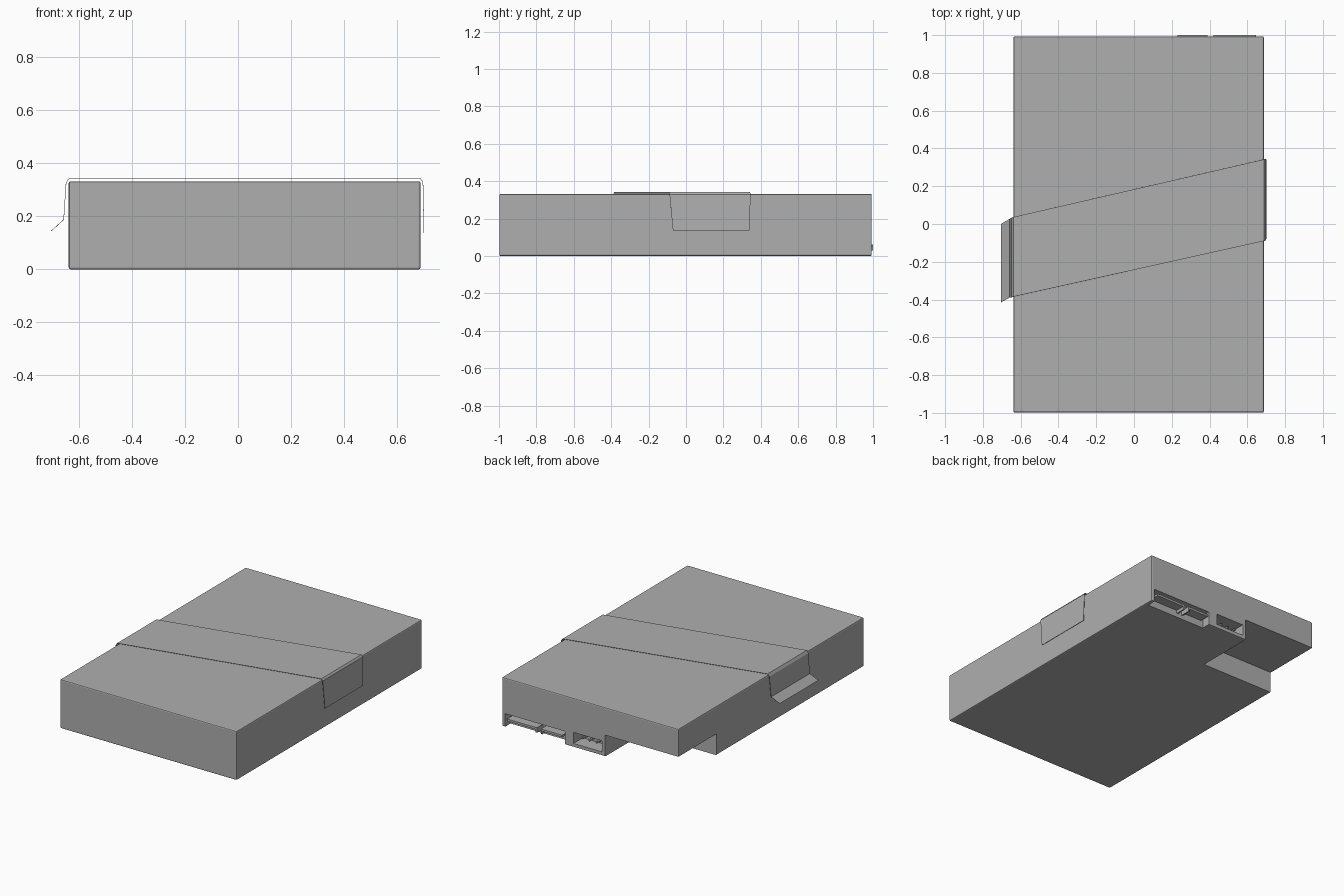
import bpy, bmesh
from mathutils import Vector

if "Cube" in bpy.data.objects:
    bpy.data.objects.remove(bpy.data.objects["Cube"])

# Dark grey finish shared by every part
grey = bpy.data.materials.new("dark_grey")
grey.diffuse_color = (0.43, 0.43, 0.43, 1)
grey.use_nodes = True
grey.node_tree.nodes["Principled BSDF"].inputs["Base Color"].default_value = grey.diffuse_color


def add_object(name, me):
    me.materials.append(grey)
    ob = bpy.data.objects.new(name, me)
    bpy.context.scene.collection.objects.link(ob)
    return ob


def box(name, x0, x1, y0, y1, z0, z1):
    """Axis-aligned box from its limits."""
    lo, hi = Vector((x0, y0, z0)), Vector((x1, y1, z1))
    bm = bmesh.new()
    bmesh.ops.create_cube(bm, size=1)
    for v in bm.verts:
        v.co = (lo + hi) / 2 + v.co * (hi - lo)
    me = bpy.data.meshes.new(name)
    bm.to_mesh(me)
    bm.free()
    return add_object(name, me)


def apply(ob, mod):
    bpy.context.view_layer.objects.active = ob
    bpy.ops.object.modifier_apply(modifier=mod.name)


def cut(ob, *limits):
    """Subtract a box from an object."""
    cutter = box("cutter", *limits)
    cutter.hide_render = True
    mod = ob.modifiers.new("cut", 'BOOLEAN')
    mod.operation, mod.solver, mod.object = 'DIFFERENCE', 'EXACT', cutter
    apply(ob, mod)
    bpy.data.objects.remove(cutter)


# Drive case with finely softened edges
BACK = 0.993
case = box("drive_case", -0.638, 0.688, -0.998, BACK, 0, 0.332)
bev = case.modifiers.new("bevel", 'BEVEL')
bev.width, bev.segments = 0.007, 2
apply(case, bev)

# Circuit-board step, open connector bay and jumper socket
cut(case, -0.8, -0.088, 0.585, 1.2, -0.1, 0.145)
cut(case, 0.215, 0.665, BACK - 0.06, 1.2, -0.1, 0.09)
cut(case, -0.065, 0.15, BACK - 0.1, 1.2, 0.025, 0.1)

# Connector tongues, each with a short key at the inner end
for label, x0, x1, key in (("power", 0.42, 0.645, 0.42), ("data", 0.23, 0.39, 0.38)):
    box(label + "_tongue", x0, x1, BACK - 0.065, 1.0, 0.048, 0.062)
    box(label + "_key", key, key + 0.01, BACK - 0.065, 1.0, 0.028, 0.048)

# Jumper pins, two rows of four
for row in range(2):
    for col in range(4):
        x, z = -0.04 + col * 0.053, 0.048 + row * 0.03
        box("jumper_pin", x - 0.005, x + 0.005, BACK - 0.105, BACK - 0.05, z - 0.005, z + 0.005)

# Thin slanted ribbon folded over both sides: (x, z, front y, rear y)
profile = [(-0.705, 0.145, -0.415, 0.0), (-0.658, 0.188, -0.388, 0.027),
           (-0.649, 0.325, -0.388, 0.033), (-0.639, 0.343, -0.385, 0.037),
           (0.688, 0.343, -0.09, 0.342), (0.698, 0.33, -0.088, 0.345),
           (0.702, 0.137, -0.07, 0.34)]
verts = [(x, y, z) for x, z, y0, y1 in profile for y in (y0, y1)]
faces = [(i, i + 2, i + 3, i + 1) for i in range(0, len(verts) - 2, 2)]
me = bpy.data.meshes.new("pull_ribbon")
me.from_pydata(verts, [], [f[:] for f in faces])
ribbon = add_object("pull_ribbon", me)
sol = ribbon.modifiers.new("thickness", 'SOLIDIFY')
sol.thickness, sol.offset = 0.002, -1
apply(ribbon, sol)
